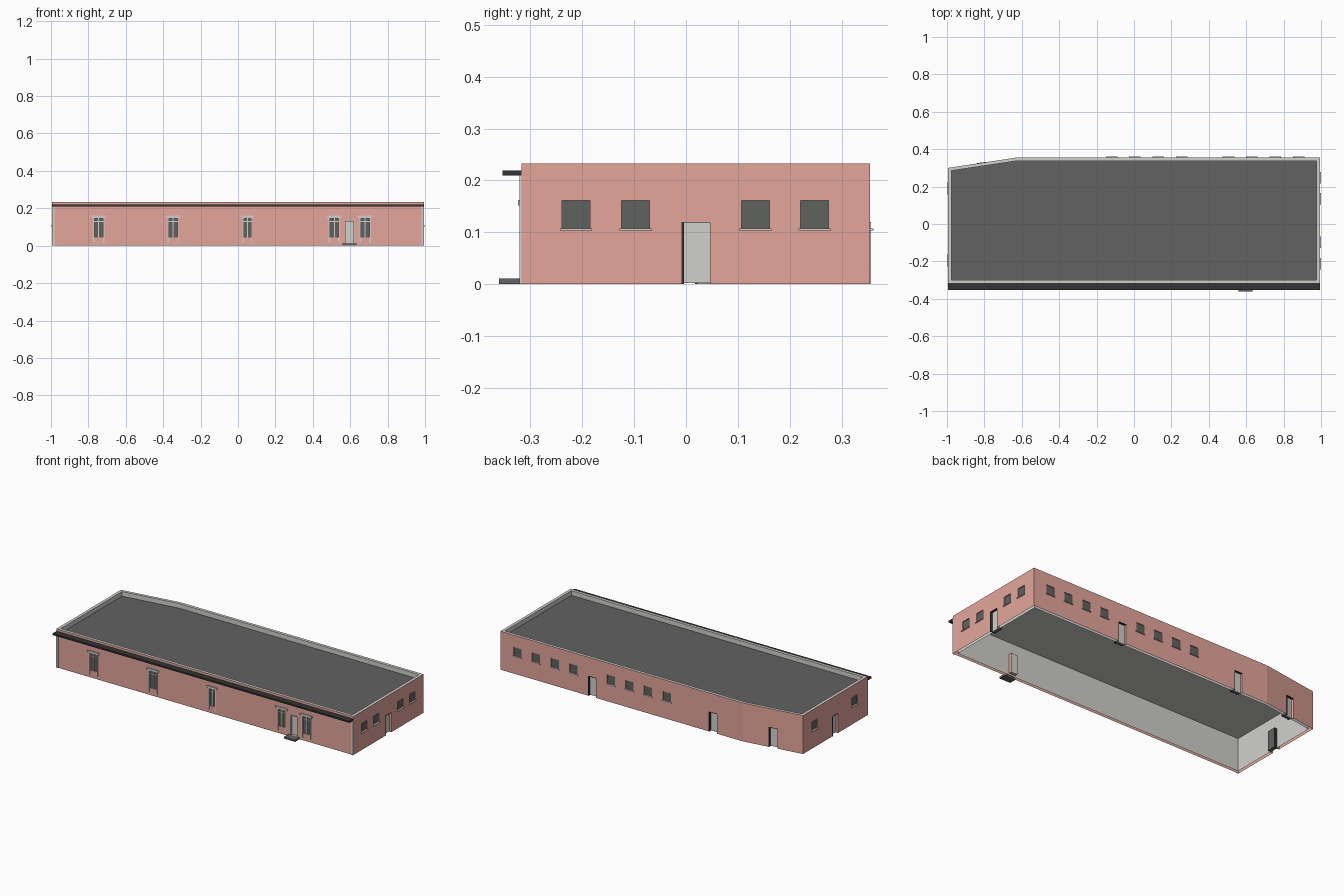
import bpy, bmesh
from math import pi, atan2
from mathutils import Matrix, Vector

if "Cube" in bpy.data.objects:
    bpy.data.objects.remove(bpy.data.objects["Cube"])


def material(name, r, g, b):
    m = bpy.data.materials.new(name)
    m.use_nodes = True
    m.diffuse_color = (r, g, b, 1)
    m.node_tree.nodes["Principled BSDF"].inputs["Base Color"].default_value = (r, g, b, 1)
    return m


PINK = material("pink plaster", 0.77, 0.38, 0.325)
GREY = material("light grey", 0.63, 0.63, 0.60)
DARK = material("dark grey roof", 0.122, 0.122, 0.122)
GLASS = material("grey glass", 0.118, 0.123, 0.118)
BLACK = material("near black", 0.034, 0.034, 0.034)


def finish(name, bm, *mats):
    bmesh.ops.recalc_face_normals(bm, faces=bm.faces)
    mesh = bpy.data.meshes.new(name)
    bm.to_mesh(mesh)
    bm.free()
    for m in mats:
        mesh.materials.append(m)
    ob = bpy.data.objects.new(name, mesh)
    bpy.context.collection.objects.link(ob)
    return ob


def add_box(bm, frame, x, y, z):
    """Box from (min, max) ranges: x along the wall, y outward, z up."""
    size = [r[1] - r[0] for r in (x, y, z)]
    mid = Vector([(r[0] + r[1]) / 2 for r in (x, y, z)])
    bmesh.ops.create_cube(bm, size=1, matrix=frame @ Matrix.Translation(mid) @ Matrix.Diagonal((*size, 1)))


def boxes(name, mat, frame, *ranges):
    bm = bmesh.new()
    for r in ranges:
        add_box(bm, frame, *r)
    return finish(name, bm, mat)


def on_wall(x, y, angle):
    return Matrix.Translation((x, y, 0)) @ Matrix.Rotation(angle, 4, 'Z')


# Footprint and wall shell
X, FRONT, BACK, TOP = 0.994, -0.317, 0.355, 0.233
T = 0.018
outer = [(-X, FRONT), (X, FRONT), (X, BACK), (-0.63, BACK), (-X, 0.30)]
inner = [(-X + T, FRONT + T), (X - T, FRONT + T), (X - T, BACK - T), (-0.629, BACK - T), (-X + T, 0.285)]
bm = bmesh.new()
ol, oh = [[bm.verts.new((*p, z)) for p in outer] for z in (0, TOP)]
il, ih = [[bm.verts.new((*p, z)) for p in inner] for z in (0, TOP)]
for i in range(len(outer)):
    j = (i + 1) % len(outer)
    for a, b, index in ((ol, oh, 0), (ol, il, 0), (il, ih, 1), (oh, ih, 1)):
        bm.faces.new((a[i], a[j], b[j], b[i])).material_index = index
walls = finish("walls", bm, PINK, GREY)

# Flat roof slab behind the parapet, with a pale ceiling
bm = bmesh.new()
base = bm.faces.new([bm.verts.new((*p, 0.200)) for p in inner])
top = bmesh.ops.extrude_face_region(bm, geom=[base])["geom"]
bmesh.ops.translate(bm, vec=(0, 0, 0.005), verts=[v for v in top if isinstance(v, bmesh.types.BMVert)])
roof = finish("roof_slab", bm, DARK, GREY)
for face in roof.data.polygons:
    face.material_index = int(face.normal.z < -0.5)

holes = bmesh.new()


def side_window(name, frame):
    w, low, high = 0.027, 0.107, 0.161
    add_box(holes, frame, (-w, w), (-0.008, 0.02), (low, high))
    boxes(name + "_pane", GLASS, frame, ((-w, w), (-0.0085, -0.005), (low, high)))
    boxes(name + "_sill", GREY, frame, ((-0.031, 0.031), (-0.006, 0.006), (0.103, low)))


def front_window(name, frame, w):
    low, high, bar = 0.043, 0.146, 0.0025
    add_box(holes, frame, (-w, w), (-0.008, 0.02), (low, high))
    boxes(name + "_pane", GLASS, frame, ((-w, w), (-0.0085, -0.006), (low, high)))
    boxes(name + "_bars", GREY, frame,
          ((-bar, bar), (-0.006, -0.002), (low, high)),
          ((-w, w), (-0.006, -0.003), (0.127, 0.131)))
    # Raised surround with a stepped lintel
    e = w + 0.007
    boxes(name + "_surround", GREY, frame,
          ((-e, -w), (-0.002, 0.004), (0.018, high)),
          ((w, e), (-0.002, 0.004), (0.018, high)),
          ((-e, e), (-0.002, 0.004), (high, 0.152)),
          ((-e - 0.010, e + 0.010), (-0.002, 0.007), (0.152, 0.162)))


def door(name, frame):
    w, high = 0.0275, 0.12
    add_box(holes, frame, (-w, w), (-0.03, 0.02), (-0.01, high))
    boxes(name + "_leaf", GREY, frame, ((-w, w), (-0.017, -0.013), (0.002, high)))
    # Black lining, running on into the building
    boxes(name + "_jamb", BLACK, frame,
          ((w - 0.005, w), (-0.035, 0.001), (0, high)),
          ((-w, w - 0.005), (-0.013, 0.0015), (high - 0.0015, high)))
    boxes(name + "_inner_lining", DARK, frame, ((-w, w - 0.005), (-0.035, -0.017), (0.002, high)))


# Right-hand end wall in plan (+x)
for i, y in enumerate((-0.212, -0.097, 0.134, 0.248)):
    side_window(f"east_window_{i + 1}", on_wall(X, y, -pi / 2))
door("east_door", on_wall(X, 0.019, -pi / 2))

# Opposite end wall (-x)
for i, y in enumerate((-0.195, 0.19)):
    side_window(f"west_window_{i + 1}", on_wall(-X, y, pi / 2))
door("west_door", on_wall(-X, -0.005, pi / 2))

# Back wall: two groups of four windows, and doors
for i in range(9):
    x = -0.12 + i * 0.125
    if i != 4:
        side_window(f"back_window_{i + 1}", on_wall(x, BACK, 0))
for i, x in enumerate((0.38, -0.428)):
    door(f"back_door_{i + 1}", on_wall(x, BACK, 0))
slant = atan2(BACK - 0.30, X - 0.63)
door("slanted_wall_door", on_wall((-X - 0.63) / 2, (BACK + 0.30) / 2, slant))

# Front wall
for i, x in enumerate((-0.745, -0.347, 0.05, 0.515, 0.68)):
    front_window(f"front_window_{i + 1}", on_wall(x, FRONT, pi), 0.019 if i == 2 else 0.023)

# Entrance with frame, step and a plastered box inside
entrance = on_wall(0.597, FRONT, pi)
w, low, high = 0.021, 0.011, 0.129
add_box(holes, entrance, (-w, w), (-0.03, 0.02), (low, high))
boxes("front_door_leaf", GREY, entrance, ((-w, w), (-0.017, -0.013), (low, high)))
boxes("front_door_inner_box", PINK, entrance, ((-w, w), (-0.033, -0.017), (low, high)))
boxes("front_door_inner_face", GREY, entrance, ((-w, w), (-0.035, -0.033), (low, high)))
boxes("front_door_frame", GREY, entrance,
      ((-w - 0.004, -w), (-0.01, 0.002), (low, 0.133)),
      ((w, w + 0.004), (-0.01, 0.002), (low, 0.133)),
      ((-w, w), (-0.01, 0.002), (high, 0.133)))
boxes("front_step", DARK, entrance, ((-0.037, 0.037), (0, 0.043), (0, low)))

# Canopy and corner strips
front = on_wall(0, FRONT, pi)
boxes("front_canopy", BLACK, front, ((-X, X), (0, 0.037), (0.209, 0.219)))
boxes("corner_strips", GREY, front,
      ((-X, -X + 0.014), (0, 0.004), (0, 0.209)),
      ((X - 0.014, X), (0, 0.004), (0, 0.209)))

# Cut the openings into the walls
cutter = finish("opening_cutter", holes, PINK, GREY)
cutter.hide_render = True
mod = walls.modifiers.new("openings", 'BOOLEAN')
mod.operation, mod.solver, mod.object = 'DIFFERENCE', 'EXACT', cutter
bpy.context.view_layer.update()
cut = bpy.data.meshes.new_from_object(walls.evaluated_get(bpy.context.evaluated_depsgraph_get()))
walls.modifiers.clear()
walls.data = cut
bpy.data.objects.remove(cutter)

# Leave the hollow walls open underneath
bm = bmesh.new()
bm.from_mesh(cut)
under = [f for f in bm.faces if all(v.co.z < 0.001 for v in f.verts)]
bmesh.ops.delete(bm, geom=under, context='FACES')
bm.to_mesh(cut)
bm.free()
